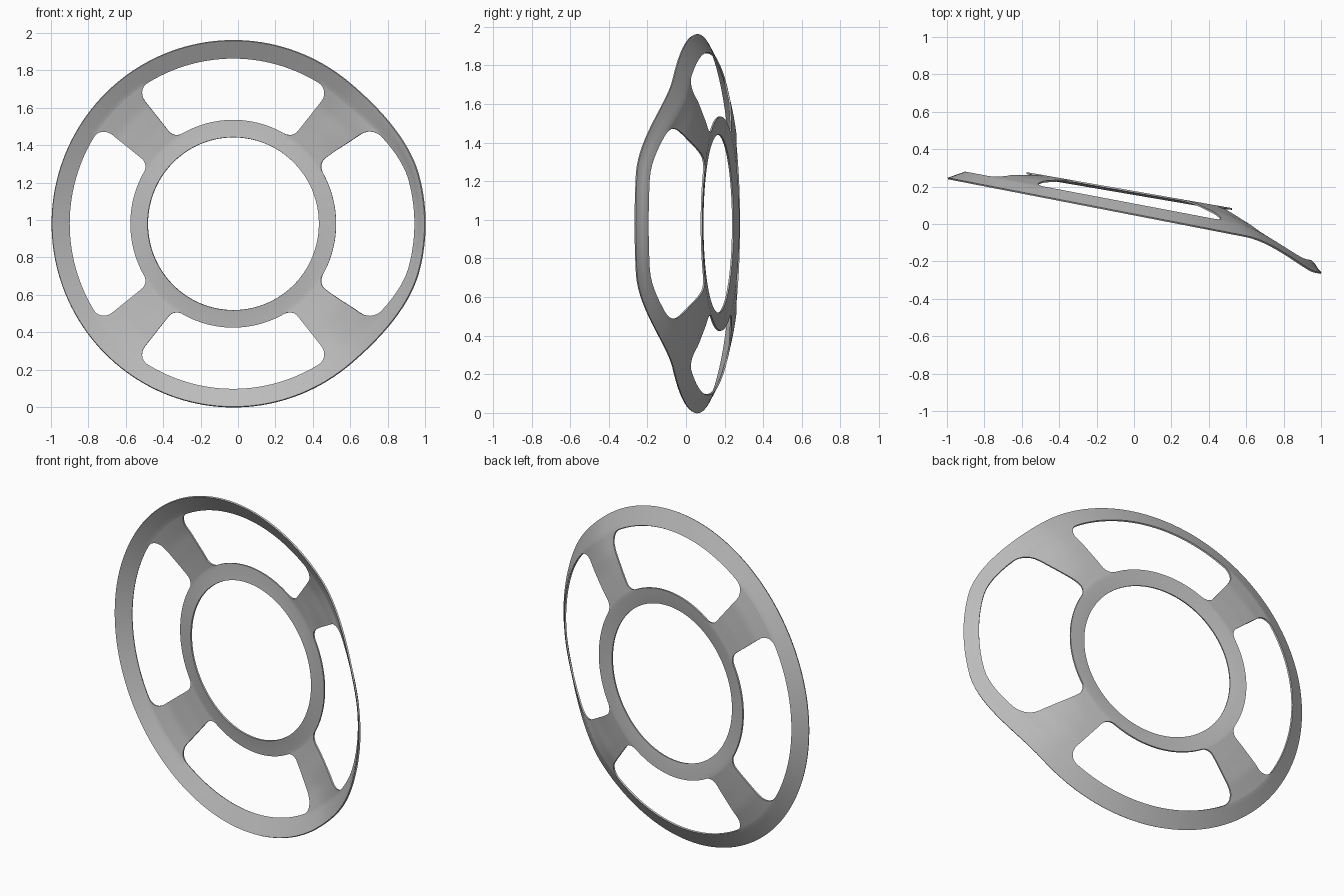
import bpy, bmesh, math

cube = bpy.data.objects.get("Cube")
if cube:
    bpy.data.objects.remove(cube)

R_IN, R_RING, R_RIM, R_OUT = 0.462, 0.555, 0.885, 0.98
CENTRE_X, CENTRE_Z = -0.025, 0.98
THICKNESS = 0.009
# depth of the bowl against radius
DEPTH = [(R_IN, 0.11), (0.5, 0.116), (R_RING, 0.122), (0.65, 0.11),
         (0.78, 0.088), (R_RIM, 0.055), (R_OUT, 0.0)]


def smooth(a, b, x):
    t = min(1, max(0, (x - a) / (b - a)))
    return t * t * (3 - 2 * t)


def lerp_table(table, x):
    for (x0, y0), (x1, y1) in zip(table, table[1:]):
        if x <= x1:
            return y0 + (y1 - y0) * (x - x0) / (x1 - x0)
    return table[-1][1]


def fillet(radius, distance):
    d = max(0, radius - distance)
    return radius - math.sqrt(radius * radius - d * d)


def spoke_half_angle(r):
    """Half the angle a spoke covers, with rounded corners at both ends."""
    r = min(R_RIM, max(R_RING, r))
    width = 0.098 + 0.037 * (r - R_RING) / (R_RIM - R_RING)
    width += fillet(0.05, r - R_RING) + fillet(0.075, R_RIM - r)
    return width / r


def place(r, a):
    """Point on the tilted bowl, with its left edge bent forward."""
    x = CENTRE_X + 0.99 * r * math.cos(a)
    z = CENTRE_Z + r * math.sin(a)
    y = 0.05 - (0.15 + 0.045 * r) * x + lerp_table(DEPTH, r)
    off = abs(math.degrees(math.atan2(math.sin(a), math.cos(a))))
    bend = smooth(50, 15, off) * smooth(0.6, 0.86, r)
    rim = smooth(R_RIM, R_OUT, r)
    return (x + bend * (0.095 - 0.04 * rim), y - bend * (0.14 - 0.01 * rim), z)


def row_angles(r, spoke_cols, gap_cols):
    half = spoke_half_angle(r)
    angles = []
    for k in range(4):
        mid = math.pi / 4 + k * math.pi / 2
        angles += [mid - half + 2 * half * i / spoke_cols for i in range(spoke_cols)]
        gap = math.pi / 2 - 2 * half
        angles += [mid + half + gap * i / gap_cols for i in range(gap_cols)]
    return angles


# Row radii: inner ring, spokes (denser in the rounded corners), outer rim
def steps(a, b, n):
    return [a + (b - a) * i / n for i in range(n)]


def eased(a, b, n):
    return [a + (b - a) * (1 - math.cos(math.pi * i / n)) / 2 for i in range(n)]


radii = steps(R_IN, R_RING, 4) + eased(R_RING, R_RIM, 22) + steps(R_RIM, R_OUT, 4) + [R_OUT]
SPOKE_COLS, GAP_COLS = 12, 28
SECTOR = SPOKE_COLS + GAP_COLS

bm = bmesh.new()
grid = [[bm.verts.new(place(r, a)) for a in row_angles(r, SPOKE_COLS, GAP_COLS)] for r in radii]
count = 4 * SECTOR
for j in range(len(radii) - 1):
    between = R_RING - 1e-6 < radii[j] < R_RIM - 1e-6
    for i in range(count):
        if between and i % SECTOR >= SPOKE_COLS:
            continue  # opening between two spokes
        n = (i + 1) % count
        bm.faces.new((grid[j][i], grid[j + 1][i], grid[j + 1][n], grid[j][n]))
loose = [v for v in bm.verts if not v.link_faces]
bmesh.ops.delete(bm, geom=loose, context='VERTS')
bmesh.ops.recalc_face_normals(bm, faces=bm.faces)

mesh = bpy.data.meshes.new("spoked_ring")
bm.to_mesh(mesh)
bm.free()
ring = bpy.data.objects.new("spoked_ring", mesh)
bpy.context.collection.objects.link(ring)

# Plain grey finish
grey = bpy.data.materials.new("plain_grey")
grey.use_nodes = True
grey.diffuse_color = (0.5, 0.5, 0.5, 1)
grey.node_tree.nodes["Principled BSDF"].inputs["Base Color"].default_value = (0.5, 0.5, 0.5, 1)
mesh.materials.append(grey)

# Thin sheet thickness
bpy.context.view_layer.objects.active = ring
ring.select_set(True)
shell = ring.modifiers.new("thickness", 'SOLIDIFY')
shell.thickness = THICKNESS
shell.offset = 0
bpy.ops.object.modifier_apply(modifier=shell.name)
bpy.ops.object.shade_smooth_by_angle(angle=math.radians(40))
